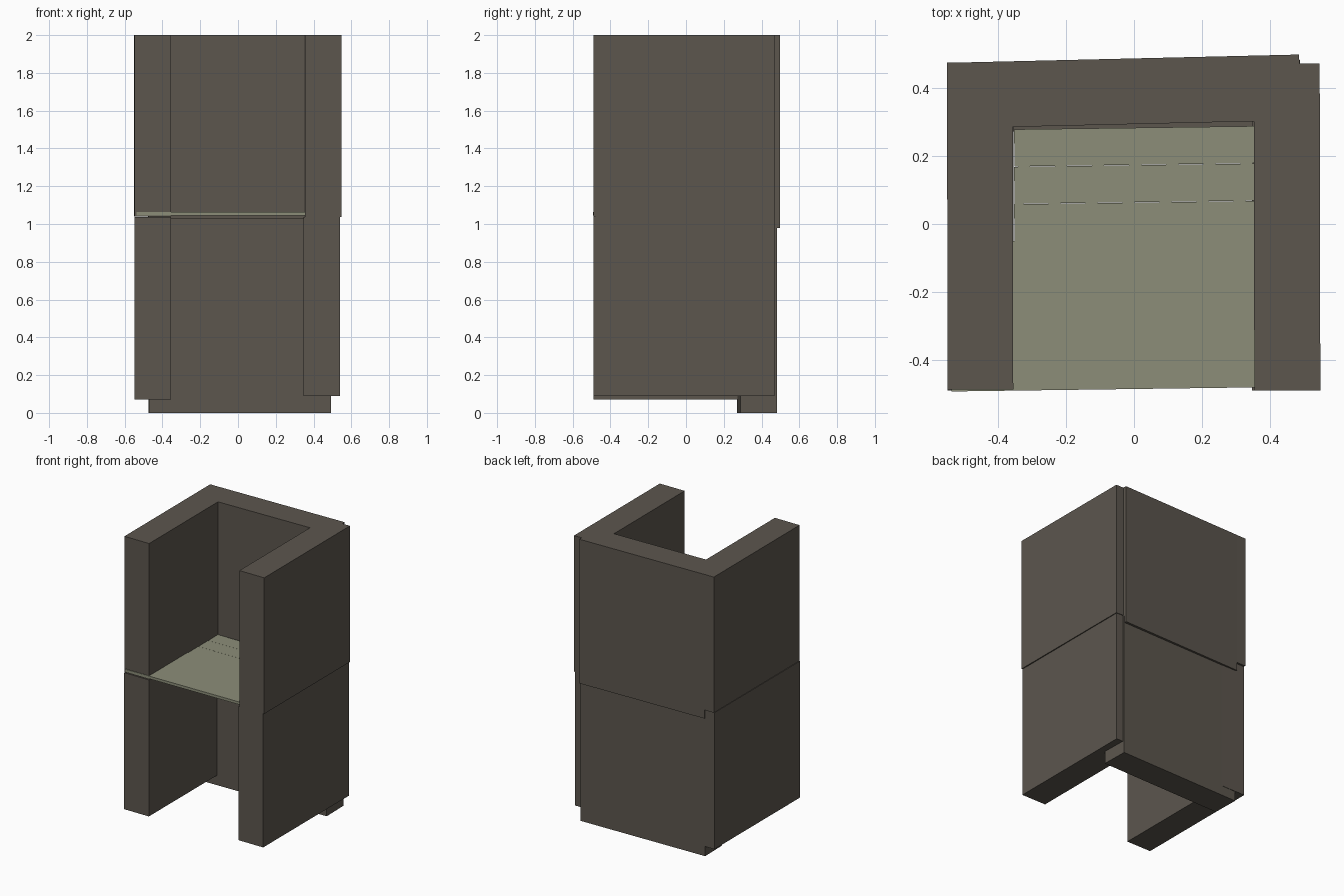
import bpy, bmesh
from mathutils import Matrix, Vector

if "Cube" in bpy.data.objects:
    bpy.data.objects.remove(bpy.data.objects["Cube"])


def material(name, rgb):
    m = bpy.data.materials.new(name)
    m.diffuse_color = (*rgb, 1)
    m.use_nodes = True
    m.node_tree.nodes["Principled BSDF"].inputs["Base Color"].default_value = m.diffuse_color
    return m


STONE = material("dark stone", (0.107, 0.093, 0.076))
WOOD = material("pale board", (0.262, 0.270, 0.190))


def block(name, lo, hi, mat, turn=0.0):
    """Box between two corners, turned about its own vertical axis."""
    lo, hi = Vector(lo), Vector(hi)
    bm = bmesh.new()
    bmesh.ops.create_cube(bm, size=1, matrix=Matrix.Diagonal((*(hi - lo), 1)))
    me = bpy.data.meshes.new(name)
    bm.to_mesh(me)
    bm.free()
    me.materials.append(mat)
    ob = bpy.data.objects.new(name, me)
    ob.location = (lo + hi) / 2
    ob.rotation_euler.z = turn
    bpy.context.collection.objects.link(ob)
    return ob


# side walls, two stacked blocks each
block("left_lower_wall", (-0.548, -0.49, 0.07), (-0.355, 0.466, 1.036), STONE)
block("left_upper_wall", (-0.549, -0.487, 1.04), (-0.356, 0.475, 2.0), STONE, 0.002)
block("right_lower_wall", (0.347, -0.49, 0.09), (0.54, 0.468, 1.037), STONE)
block("right_upper_wall", (0.353, -0.49, 1.037), (0.547, 0.472, 2.0), STONE, 0.002)

# back wall, two slightly skewed blocks
block("back_lower_wall", (-0.472, 0.28, 0.0), (0.49, 0.472, 1.03), STONE, 0.02)
block("back_upper_wall", (-0.475, 0.294, 0.98), (0.488, 0.487, 2.0), STONE, 0.0235)

# shelf: one wide front board and three narrow boards behind it
TURN = 0.0135
block("front_shelf_board", (-0.54, -0.486, 1.045), (0.42, -0.046, 1.064), WOOD, TURN)
for i in range(3):
    y = -0.046 + i * 0.11
    block(f"rear_shelf_board_{i + 1}", (-0.352, y, 1.045), (0.36, y + 0.109, 1.064), WOOD, TURN)
